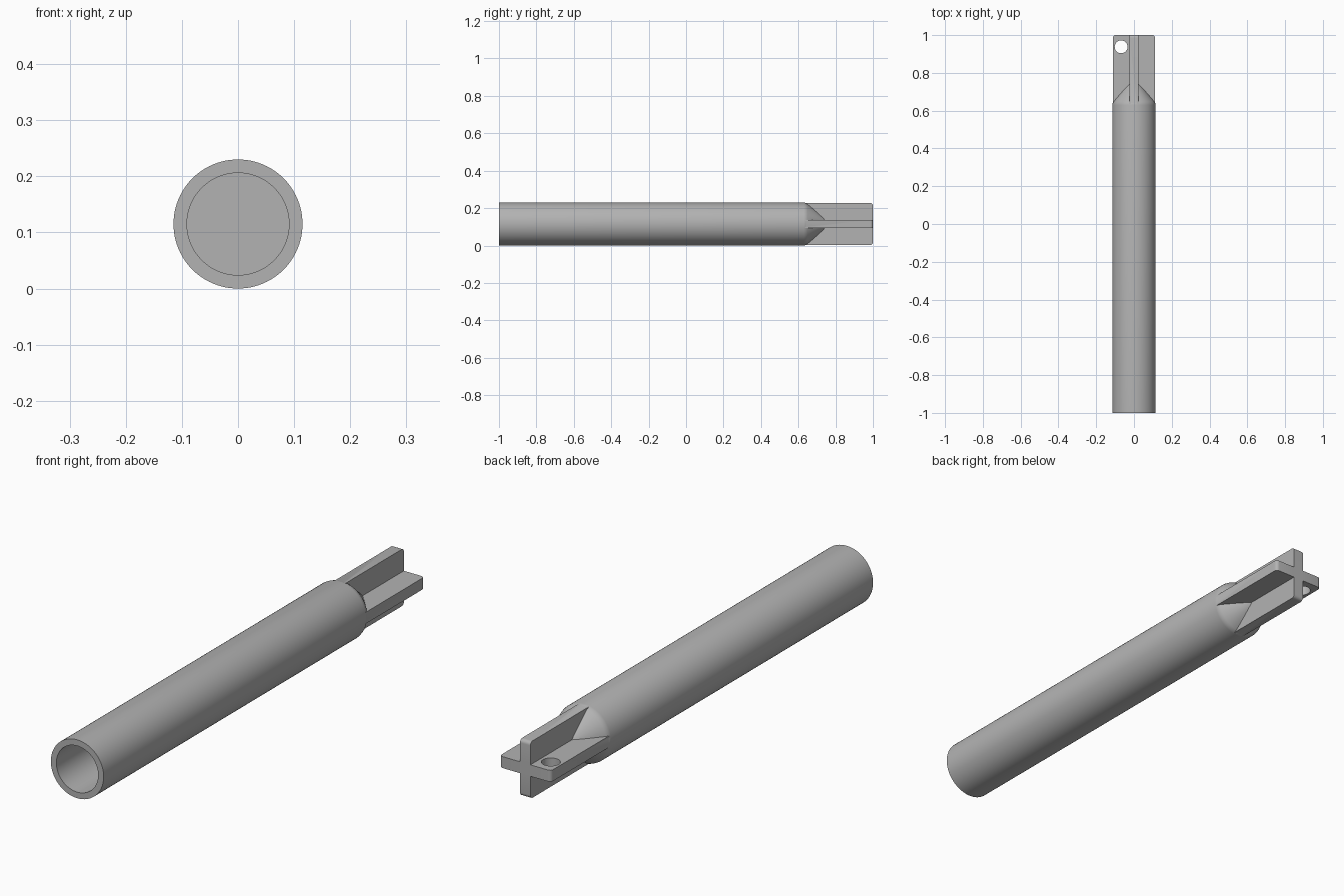
import bpy, bmesh, math
from mathutils import Matrix

R = 0.115          # outer radius, also height of the axis
BORE = 0.091
FIN_HALF = 0.112
FIN_THICK = 0.045
SEGMENTS = 96

if "Cube" in bpy.data.objects:
    bpy.data.objects.remove(bpy.data.objects["Cube"], do_unlink=True)

grey = bpy.data.materials.new("plain grey")
grey.use_nodes = True
colour = (0.45, 0.45, 0.45, 1)
grey.diffuse_color = colour
grey.node_tree.nodes["Principled BSDF"].inputs["Base Color"].default_value = colour


def finish(bm, name):
    bmesh.ops.recalc_face_normals(bm, faces=bm.faces)
    mesh = bpy.data.meshes.new(name)
    bm.to_mesh(mesh)
    bm.free()
    mesh.materials.append(grey)
    obj = bpy.data.objects.new(name, mesh)
    bpy.context.collection.objects.link(obj)
    return obj


def lathe(name, profile):
    """Revolve (radius, y) points around the long axis."""
    bm = bmesh.new()
    verts = [bm.verts.new((r, y, R)) for r, y in profile]
    edges = [bm.edges.new(pair) for pair in zip(verts, verts[1:])]
    bmesh.ops.spin(bm, geom=verts + edges, cent=(0, 0, R), axis=(0, 1, 0),
                   angle=math.tau, steps=SEGMENTS)
    bmesh.ops.remove_doubles(bm, verts=bm.verts, dist=0.0001)
    return finish(bm, name)


def fin(name, turn, start=0.635, end=1.0):
    """Flat blade with its two outer end corners rounded."""
    bm = bmesh.new()
    size = Matrix.Diagonal((2 * FIN_HALF, end - start, FIN_THICK, 1))
    bmesh.ops.create_cube(bm, size=1, matrix=size)
    corners = [e for e in bm.edges if all(v.co.y > 0 for v in e.verts)
               and abs(e.verts[0].co.z - e.verts[1].co.z) > 0.01]
    bmesh.ops.bevel(bm, geom=corners, offset=0.014, segments=5,
                    profile=0.5, affect='EDGES')
    place = Matrix.Translation((0, (start + end) / 2, R)) @ Matrix.Rotation(turn, 4, 'Y')
    bm.transform(place)
    return finish(bm, name)


def combine(target, other, operation):
    mod = target.modifiers.new(operation.lower(), 'BOOLEAN')
    mod.operation = operation
    mod.solver = 'EXACT'
    mod.object = other
    bpy.context.view_layer.objects.active = target
    bpy.ops.object.modifier_apply(modifier=mod.name)
    bpy.data.objects.remove(other, do_unlink=True)


# Hollow handle with a rounded shoulder and conical nose
handle = lathe("hollow_handle", [
    (0, 0.62), (BORE, 0.62), (BORE, -1), (R, -1), (R, 0.63), (0.113, 0.64),
    (0.108, 0.65), (0, 0.78)])

# Cross shaped end, with a hanging hole through the right blade
cross = fin("cross_end", 0)
bm = bmesh.new()
bmesh.ops.create_cone(bm, cap_ends=True, segments=48, radius1=0.034, radius2=0.034,
                      depth=0.2, matrix=Matrix.Translation((-0.068, 0.938, R)))
combine(cross, finish(bm, "hole_cutter"), 'DIFFERENCE')
combine(cross, fin("upright_blade", math.pi / 2), 'UNION')
combine(handle, cross, 'UNION')
handle.name = "handle_with_cross_end"

bpy.ops.object.select_all(action='DESELECT')
handle.select_set(True)
bpy.context.view_layer.objects.active = handle
bpy.ops.object.shade_smooth_by_angle(angle=math.radians(30))
